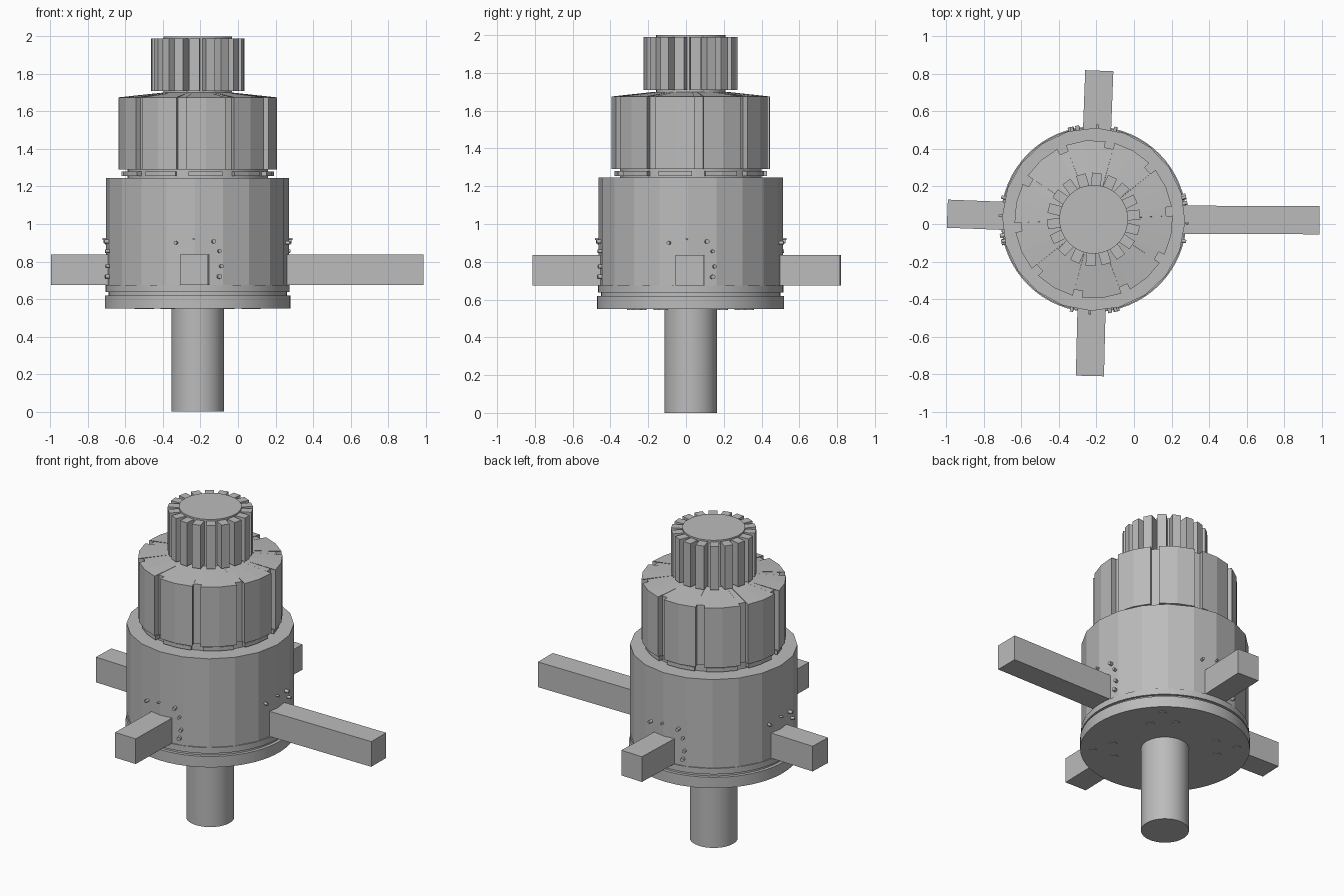
import bpy
import bmesh
from math import sin, cos, pi, radians, atan2, hypot
from mathutils import Matrix, Vector

cube = bpy.data.objects.get("Cube")
if cube:
    bpy.data.objects.remove(cube)

CX, CY = -0.215, 0.025          # axis of the turned parts
TWIST = radians(-1.8)

grey = bpy.data.materials.new("plain_grey")
grey.use_nodes = True
grey.diffuse_color = (0.5, 0.5, 0.5, 1)
grey.node_tree.nodes["Principled BSDF"].inputs["Base Color"].default_value = (0.5, 0.5, 0.5, 1)


def finish(name, bm, smooth=False):
    mesh = bpy.data.meshes.new(name)
    bm.to_mesh(mesh)
    bm.free()
    mesh.materials.append(grey)
    obj = bpy.data.objects.new(name, mesh)
    obj.location = (CX, CY, 0)
    bpy.context.collection.objects.link(obj)
    if smooth:
        bpy.ops.object.select_all(action="DESELECT")
        obj.select_set(True)
        bpy.context.view_layer.objects.active = obj
        bpy.ops.object.shade_smooth_by_angle(angle=radians(30))
    return obj


def loft(bm, loops, flip_bottom=False):
    """Skin stacked loops of points and cap both ends."""
    rings = [[bm.verts.new(p) for p in loop] for loop in loops]
    n = len(rings[0])
    for a, b in zip(rings, rings[1:]):
        for i in range(n):
            j = (i + 1) % n
            bm.faces.new((a[i], a[j], b[j], b[i]))
    bm.faces.new(rings[-1])
    bm.faces.new(rings[0] if flip_bottom else rings[0][::-1])


def circle(r, z, sides, start=0.0, centre=(0, 0)):
    return [(centre[0] + r * cos(start + 2 * pi * i / sides),
             centre[1] + r * sin(start + 2 * pi * i / sides), z) for i in range(sides)]


def turned(name, profile, sides, start=0.0, smooth=False, flip_bottom=False):
    bm = bmesh.new()
    loft(bm, [circle(r, z, sides, start) for r, z in profile], flip_bottom)
    return finish(name, bm, smooth)


def slotted(r, depth, half, z):
    """Twenty-sided outline with a slot at every second corner."""
    pts = []
    for k in range(10):
        a = radians(-102 + 36 * k)
        for u, v in ((r * cos(radians(3)), -half), (r - depth, -half),
                     (r - depth, half), (r * cos(radians(3)), half)):
            pts.append((u * cos(a) - v * sin(a), u * sin(a) + v * cos(a), z))
        m = a + pi / 10
        pts.append((r * cos(m), r * sin(m), z))
    return pts


def add_box(bm, size, matrix):
    bmesh.ops.create_cube(bm, size=1, matrix=matrix @ Matrix.Diagonal((*size, 1)))


# Shaft, base flange and main housing
turned("shaft", [(0.14, 0), (0.14, 0.56)], 48, smooth=True, flip_bottom=True)
turned("base_flange", [(0.495, 0.55), (0.495, 0.62)], 64, smooth=True)
turned("flange_neck", [(0.475, 0.61), (0.475, 0.65)], 64, smooth=True)
turned("housing_rim", [(0.49, 0.637), (0.49, 0.675)], 64, smooth=True)
turned("housing", [(0.488, 0.67), (0.488, 1.245)], 20, -pi / 2 + TWIST)

# Slotted drum with its neck ring and sloping top
turned("drum_neck", [(0.375, 1.24), (0.375, 1.295)], 40, smooth=True)
bm = bmesh.new()
loft(bm, [slotted(0.405, 0.035, 0.035, z) for z in (1.255, 1.28)])
finish("drum_collar", bm)

bm = bmesh.new()
outline = slotted(0.422, 0.035, 0.025, 1.675)
top = []
for x, y, z in outline:
    a = atan2(y, x)
    top.append((0.19 * cos(a), 0.19 * sin(a), 1.7))
loft(bm, [slotted(0.422, 0.035, 0.025, 1.29), outline, top])
finish("slotted_drum", bm)

# Toothed cap
turned("cap_core", [(0.183, 1.69), (0.183, 2.0)], 48, smooth=True)
bm = bmesh.new()
for k in range(18):
    turn = Matrix.Rotation(2 * pi * k / 18 + radians(6), 4, "Z")
    add_box(bm, (0.085, 0.052, 0.28), turn @ Matrix.Translation((0.205, 0, 1.85)))
finish("cap_teeth", bm)

# Four square arms: far end (x, y) in model space, and sideways shift at the root
arms = {"left_arm": (0.988, 0.02, 0), "back_arm": (-0.185, 0.817, 1),
        "right_arm": (-0.995, 0.055, 2), "front_arm": (-0.235, -0.81, 3)}
for name, (x, y, quarter) in arms.items():
    end = Vector((x - CX, y - CY))
    angle = atan2(end.y, end.x)
    length = hypot(end.x, end.y) - 0.4
    bm = bmesh.new()
    add_box(bm, (length, 0.15, 0.162), Matrix.Rotation(angle, 4, "Z")
            @ Matrix.Translation((0.4 + length / 2, 0, 0.756)))
    finish(name, bm)

# Bolts arching over each arm
bolts = ((-0.115, 0.9, 0.009), (-0.02, 0.92, 0.006), (0.085, 0.907, 0.011),
         (0.115, 0.855, 0.009), (0.125, 0.775, 0.01), (0.115, 0.72, 0.012))
bm = bmesh.new()
for q in range(4):
    for side, z, r in bolts:
        turn = Matrix.Rotation(q * pi / 2 + side / 0.485, 4, "Z")
        place = turn @ Matrix.Translation((0.487, 0, z)) @ Matrix.Rotation(pi / 2, 4, "Y")
        bmesh.ops.create_cone(bm, cap_ends=True, segments=12, radius1=r, radius2=r,
                              depth=0.04, matrix=place)
finish("arm_bolts", bm)

# Bolt heads under the flange, in four groups of three
bm = bmesh.new()
for q in range(4):
    for radius, offset in ((0.31, -14), (0.42, 0), (0.31, 14)):
        a = q * pi / 2 + radians(offset - 42)
        spot = (radius * cos(a), radius * sin(a))
        loft(bm, [circle(0.024, z, 16, 0, spot) for z in (0.546, 0.56)], flip_bottom=True)
finish("flange_bolts", bm)
